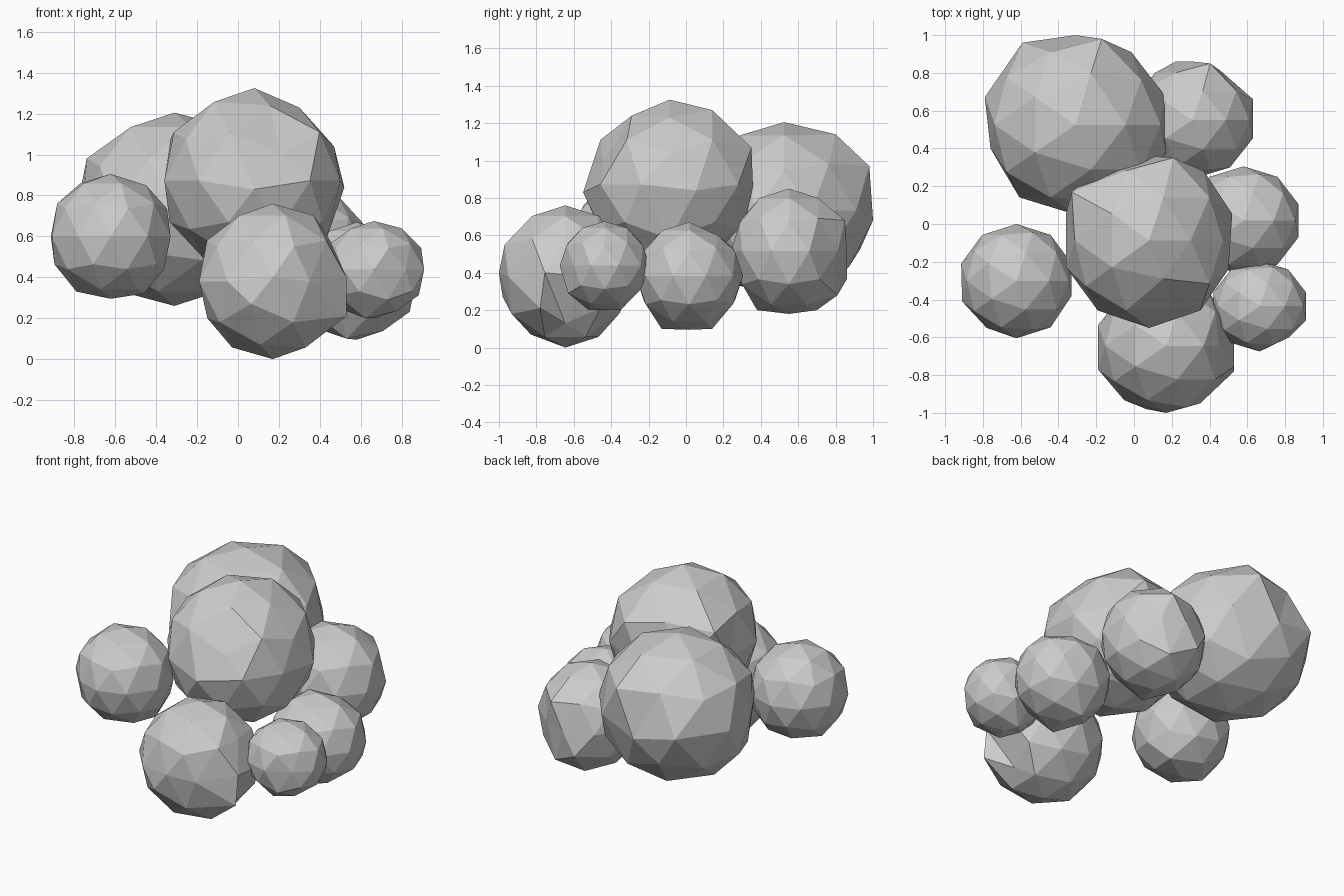
import bpy, bmesh
from mathutils import Vector

if "Cube" in bpy.data.objects:
    bpy.data.objects.remove(bpy.data.objects["Cube"])

# name: (min corner, max corner)
CLUMPS = {
    "rear_large_clump":   ((-0.79, 0.05, 0.26), (0.17, 1.00, 1.205)),
    "centre_large_clump": ((-0.36, -0.545, 0.42), (0.52, 0.37, 1.325)),
    "front_clump":        ((-0.19, -1.00, 0.00), (0.53, -0.29, 0.76)),
    "left_clump":         ((-0.915, -0.605, 0.295), (-0.33, 0.00, 0.905)),
    "right_small_clump":  ((0.42, -0.675, 0.20), (0.91, -0.195, 0.675)),
    "right_clump":        ((0.29, -0.27, 0.095), (0.87, 0.305, 0.67)),
    "rear_right_clump":   ((-0.01, 0.24, 0.18), (0.63, 0.86, 0.85)),
}

# uneven outline corners, per view plane
FRONT, SIDE, TOP = (0, 2), (1, 2), (0, 1)
DENTS = {
    "rear_large_clump": {
        SIDE: [(0.8, 1.14), (0.98, 0.97), (1.0, 0.68), (0.87, 0.43)],
        TOP: [(-0.59, 0.96), (-0.76, 0.4)]},
    "centre_large_clump": {
        SIDE: [(-0.55, 0.83), (-0.44, 1.0), (-0.29, 1.24), (0.14, 1.27), (0.35, 1.07), (0.36, 0.8)],
        FRONT: [(0.3, 1.23), (0.47, 1.04), (0.52, 0.84), (0.43, 0.58)],
        TOP: [(0.5, -0.24), (0.37, 0.28), (-0.33, 0.17)]},
    "front_clump": {
        FRONT: [(-0.15, 0.2), (0.4, 0.13), (0.53, 0.4), (0.45, 0.58)],
        SIDE: [(-0.97, 0.55), (-1.0, 0.4), (-0.98, 0.27), (-0.83, 0.07)],
        TOP: [(-0.19, -0.77), (0.35, -0.95), (0.53, -0.78)]},
    "left_clump": {
        FRONT: [(-0.79, 0.33), (-0.46, 0.32), (-0.77, 0.86), (-0.45, 0.85)],
        TOP: [(-0.91, -0.41), (-0.78, -0.55), (-0.33, -0.38)]},
    "right_small_clump": {
        SIDE: [(-0.63, 0.29), (-0.52, 0.2), (-0.35, 0.2), (-0.22, 0.37)],
        TOP: [(0.82, -0.6)]},
    "right_clump": {
        SIDE: [(0.14, 0.1), (-0.13, 0.1), (0.17, 0.6)]},
    "rear_right_clump": {
        SIDE: [(0.85, 0.68), (0.81, 0.28), (0.7, 0.2), (0.38, 0.2)],
        TOP: [(0.22, 0.86), (0.63, 0.66), (0.46, 0.81)]},
}


def clump(name, low, high):
    """Faceted ball fitted to a box, with its nearest corners pulled to the uneven outline."""
    low, high = Vector(low), Vector(high)
    mid = (low + high) / 2
    bm = bmesh.new()
    bmesh.ops.create_icosphere(bm, subdivisions=2, radius=1)
    mn = Vector([min(v.co[i] for v in bm.verts) for i in range(3)])
    mx = Vector([max(v.co[i] for v in bm.verts) for i in range(3)])
    for v in bm.verts:
        for i in range(3):
            t = (v.co[i] - mn[i]) / (mx[i] - mn[i])
            v.co[i] = low[i] + t * (high[i] - low[i])
    free = set(bm.verts)
    for (a, b), points in DENTS[name].items():
        c = 3 - a - b
        for p, q in points:
            v = min(sorted(free, key=lambda v: v.index),
                    key=lambda v: ((v.co[a] - p) ** 2 + (v.co[b] - q) ** 2
                                   + 0.15 * (v.co[c] - mid[c]) ** 2))
            v.co[a], v.co[b] = p, q
            free.discard(v)
    for v in bm.verts:
        v.co -= mid
    mesh = bpy.data.meshes.new(name)
    bm.to_mesh(mesh)
    bm.free()
    ob = bpy.data.objects.new(name, mesh)
    ob.location = mid
    bpy.context.collection.objects.link(ob)


for part, (low, high) in CLUMPS.items():
    clump(part, low, high)
